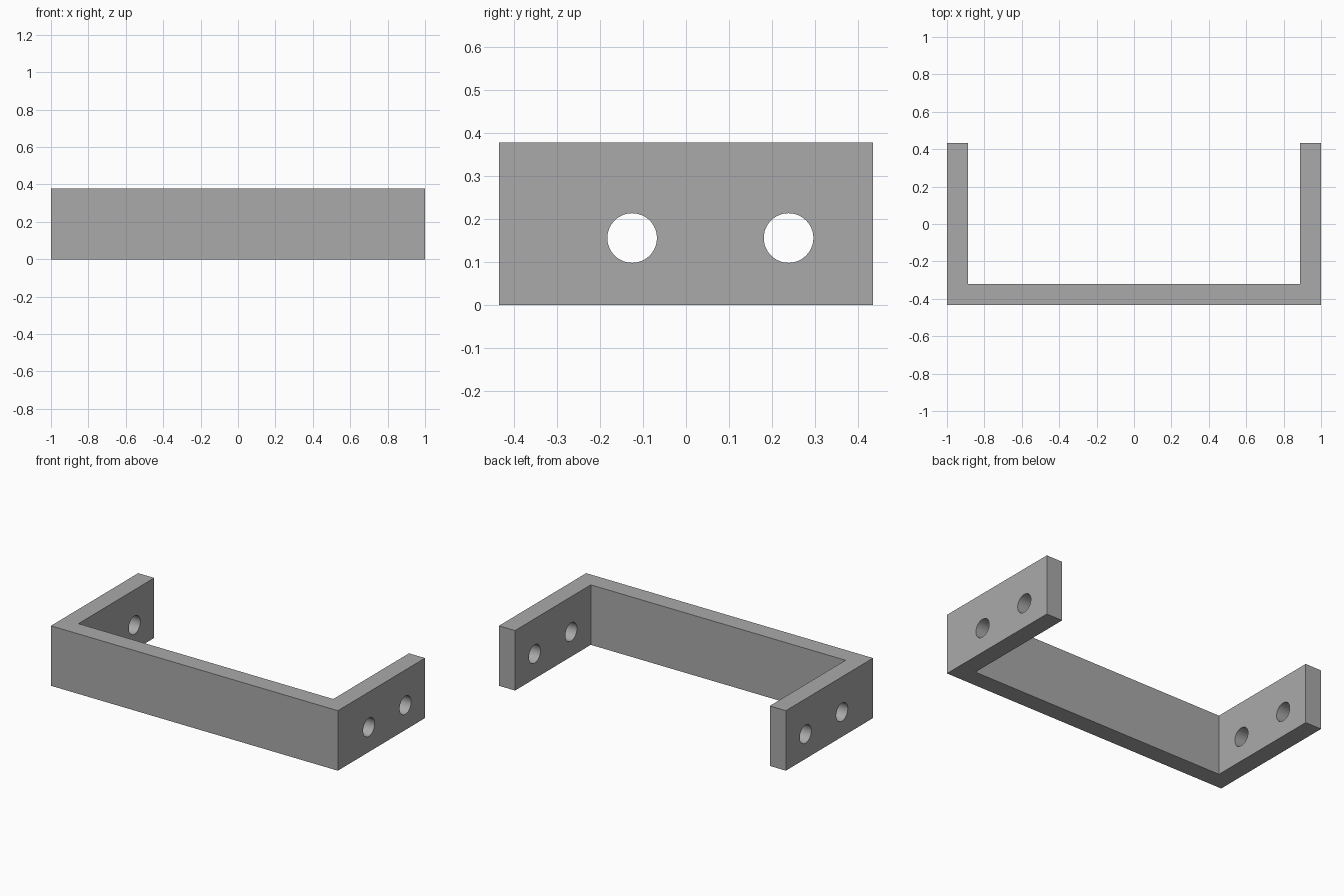
import bpy
import bmesh
from mathutils import Matrix

cube = bpy.data.objects.get("Cube")
if cube:
    bpy.data.objects.remove(cube, do_unlink=True)

HALF_Y, HEIGHT = 0.434, 0.378
INNER_X, INNER_Y = 0.888, -0.32
HOLE_Z, HOLE_R = 0.156, 0.0575
HOLES_Y = (-0.125, 0.238)

grey = bpy.data.materials.new("plain grey")
grey.use_nodes = True
colour = (0.4, 0.4, 0.4, 1)
grey.diffuse_color = colour
grey.node_tree.nodes["Principled BSDF"].inputs["Base Color"].default_value = colour


def add_object(name, bm):
    mesh = bpy.data.meshes.new(name)
    bmesh.ops.recalc_face_normals(bm, faces=bm.faces)
    bm.to_mesh(mesh)
    bm.free()
    mesh.materials.append(grey)
    obj = bpy.data.objects.new(name, mesh)
    bpy.context.collection.objects.link(obj)
    return obj


# U-shaped bracket: half outline mirrored in x, then extruded upward
half = [(1, -HALF_Y), (1, HALF_Y), (INNER_X, HALF_Y), (INNER_X, INNER_Y)]
outline = half + [(-x, y) for x, y in reversed(half)]
bm = bmesh.new()
base = bm.faces.new([bm.verts.new((x, y, 0)) for x, y in outline])
top = bmesh.ops.extrude_face_region(bm, geom=[base])["geom"]
bmesh.ops.translate(bm, vec=(0, 0, HEIGHT),
                    verts=[v for v in top if isinstance(v, bmesh.types.BMVert)])
bracket = add_object("bracket", bm)

# Two drills, each passing through both arms
bm = bmesh.new()
for y in HOLES_Y:
    place = Matrix.Translation((0, y, HOLE_Z)) @ Matrix.Rotation(1.5707963, 4, "Y")
    bmesh.ops.create_cone(bm, cap_ends=True, segments=64, radius1=HOLE_R,
                          radius2=HOLE_R, depth=2.4, matrix=place)
drills = add_object("hole_cutters", bm)
drills.hide_render = True
drills.hide_viewport = True

# Cut the screw holes and bake the result into the bracket
cut = bracket.modifiers.new("screw holes", "BOOLEAN")
cut.operation = "DIFFERENCE"
cut.solver = "EXACT"
cut.object = drills
bpy.context.view_layer.objects.active = bracket
bracket.select_set(True)
bpy.ops.object.modifier_apply(modifier=cut.name)
bpy.data.objects.remove(drills, do_unlink=True)

# Round hole walls, crisp outer edges
bpy.ops.object.shade_smooth_by_angle(angle=0.52)
